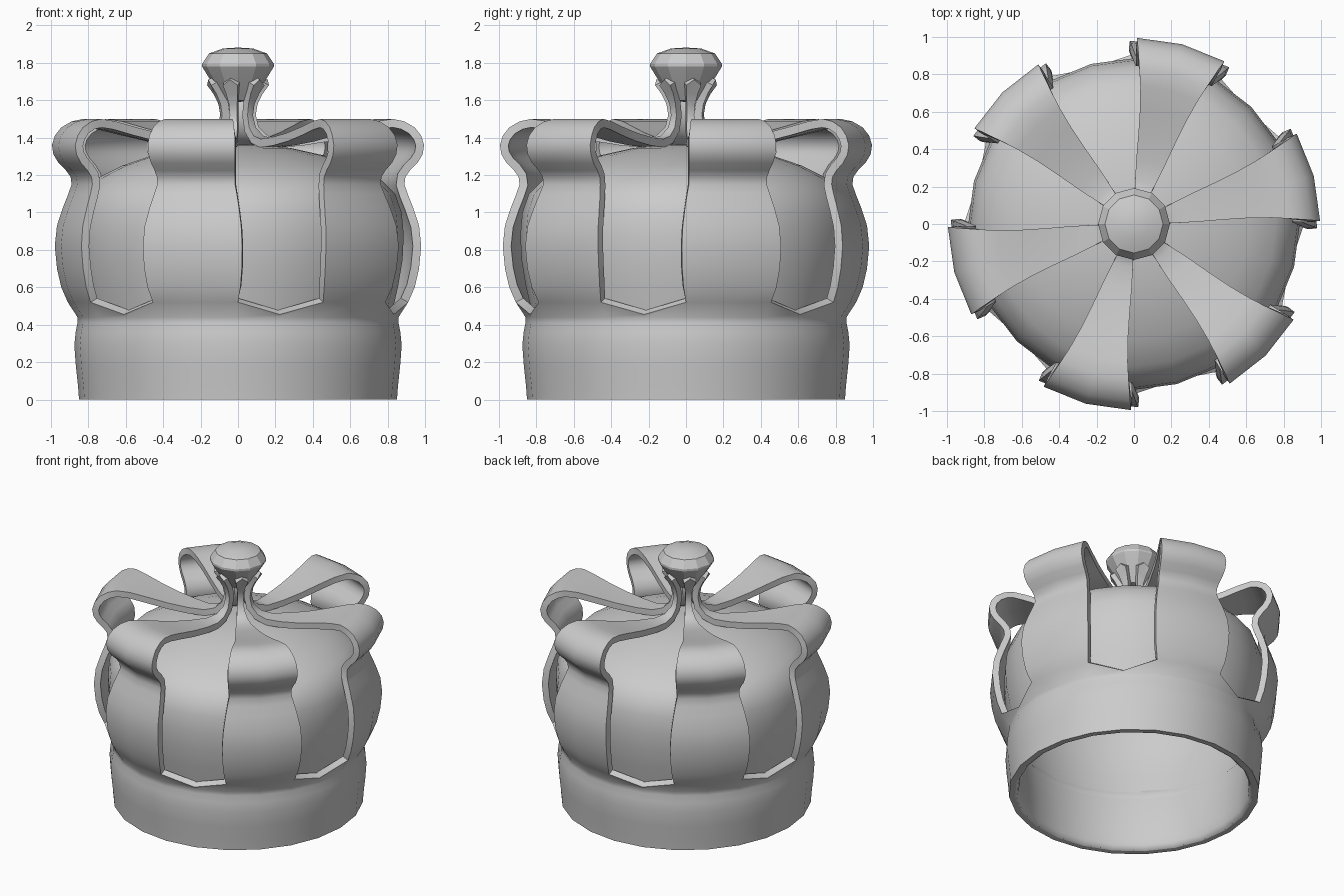
import bpy, bmesh
from math import radians, cos, sin

if "Cube" in bpy.data.objects:
    bpy.data.objects.remove(bpy.data.objects["Cube"])


def finish(name, bm, thickness=0.0, angle=38):
    me = bpy.data.meshes.new(name)
    bm.to_mesh(me)
    bm.free()
    ob = bpy.data.objects.new(name, me)
    bpy.context.collection.objects.link(ob)
    bpy.ops.object.select_all(action='DESELECT')
    ob.select_set(True)
    bpy.context.view_layer.objects.active = ob
    if thickness:
        m = ob.modifiers.new("thickness", 'SOLIDIFY')
        m.thickness = thickness
        m.offset = -1
        bpy.ops.object.modifier_apply(modifier=m.name)
    bpy.ops.object.shade_smooth_by_angle(angle=radians(angle))
    return ob


def polar(bm, r, deg, z):
    return bm.verts.new((r * cos(radians(deg)), r * sin(radians(deg)), z))


def revolve(name, profile, sides, angle=38):
    """Turned part from (radius, z) points, bottom to top."""
    bm = bmesh.new()
    rows = []
    for r, z in profile:
        if r == 0:
            rows.append([bm.verts.new((0, 0, z))] * sides)
        else:
            rows.append([polar(bm, r, 360 * i / sides, z) for i in range(sides)])
    for a, b in zip(rows, rows[1:]):
        for i in range(sides):
            j = (i + 1) % sides
            vs = list(dict.fromkeys((a[i], a[j], b[j], b[i])))
            bm.faces.new(vs)
    return finish(name, bm, angle=angle)


# Headband and six arched straps, one continuous sheet given thickness
band = [(.85, 0), (.855, .07), (.867, .18), (.875, .29), (.868, .36), (.858, .41), (.858, .44)]
# strap: radius, z, half angle
strap = [(.945, .60, 15.8), (.968, .70, 16.2), (.98, .82, 16.3), (.968, .93, 16),
         (.935, 1.03, 15.3), (.907, 1.10, 14.6), (.89, 1.15, 14), (.895, 1.19, 14),
         (.92, 1.225, 14), (.96, 1.265, 14), (.987, 1.31, 14), (.995, 1.36, 14),
         (.98, 1.41, 14), (.945, 1.455, 13.7), (.89, 1.487, 13.4), (.83, 1.5, 13),
         (.74, 1.488, 12.4), (.62, 1.458, 12), (.48, 1.425, 12.2), (.34, 1.402, 13),
         (.23, 1.393, 13.5), (.16, 1.41, 13.5), (.112, 1.455, 13), (.095, 1.52, 12.5),
         (.105, 1.58, 12.5), (.132, 1.635, 14), (.165, 1.68, 14.5)]
bm = bmesh.new()
rows = [[polar(bm, r, 15 * i, z) for i in range(24)] for r, z in band]
top = []
for i in range(24):
    gap = i % 4 == 3          # middle of each opening is a shallow V
    top.append(polar(bm, .863 if gap else .91, 15 * i, .455 if gap else .52))
rows.append(top)
for a, b in zip(rows, rows[1:]):
    for i in range(24):
        j = (i + 1) % 24
        bm.faces.new((a[i], a[j], b[j], b[i]))
for k in range(6):
    prev = [top[4 * k + n] for n in range(3)]
    for n, (r, z, half) in enumerate(strap):
        tip = .03 if n == len(strap) - 1 else 0
        cur = [polar(bm, r, 15 + 60 * k + s * half, z + (tip if s == 0 else 0))
               for s in (-1, 0, 1)]
        for s in range(2):
            bm.faces.new((prev[s], prev[s + 1], cur[s + 1], cur[s]))
        prev = cur
finish("band_and_straps", bm, thickness=.045, angle=55)

# Soft cap inside the straps, running down to line the headband
revolve("inner_cap", [(.81, 0), (.795, .01), (.785, .035), (.782, .1), (.79, .25),
                      (.807, .38), (.825, .47), (.855, .6), (.88, .75), (.886, .88),
                      (.875, 1.0), (.84, 1.1), (.76, 1.18), (.62, 1.25), (.46, 1.305),
                      (.28, 1.345), (.12, 1.36), (0, 1.365)], 24, 55)

# Knob on top
revolve("finial_knob", [(0, 1.59), (.07, 1.6), (.155, 1.72), (.192, 1.78),
                        (.192, 1.795), (.155, 1.85), (.08, 1.877), (0, 1.882)], 12, 24)
